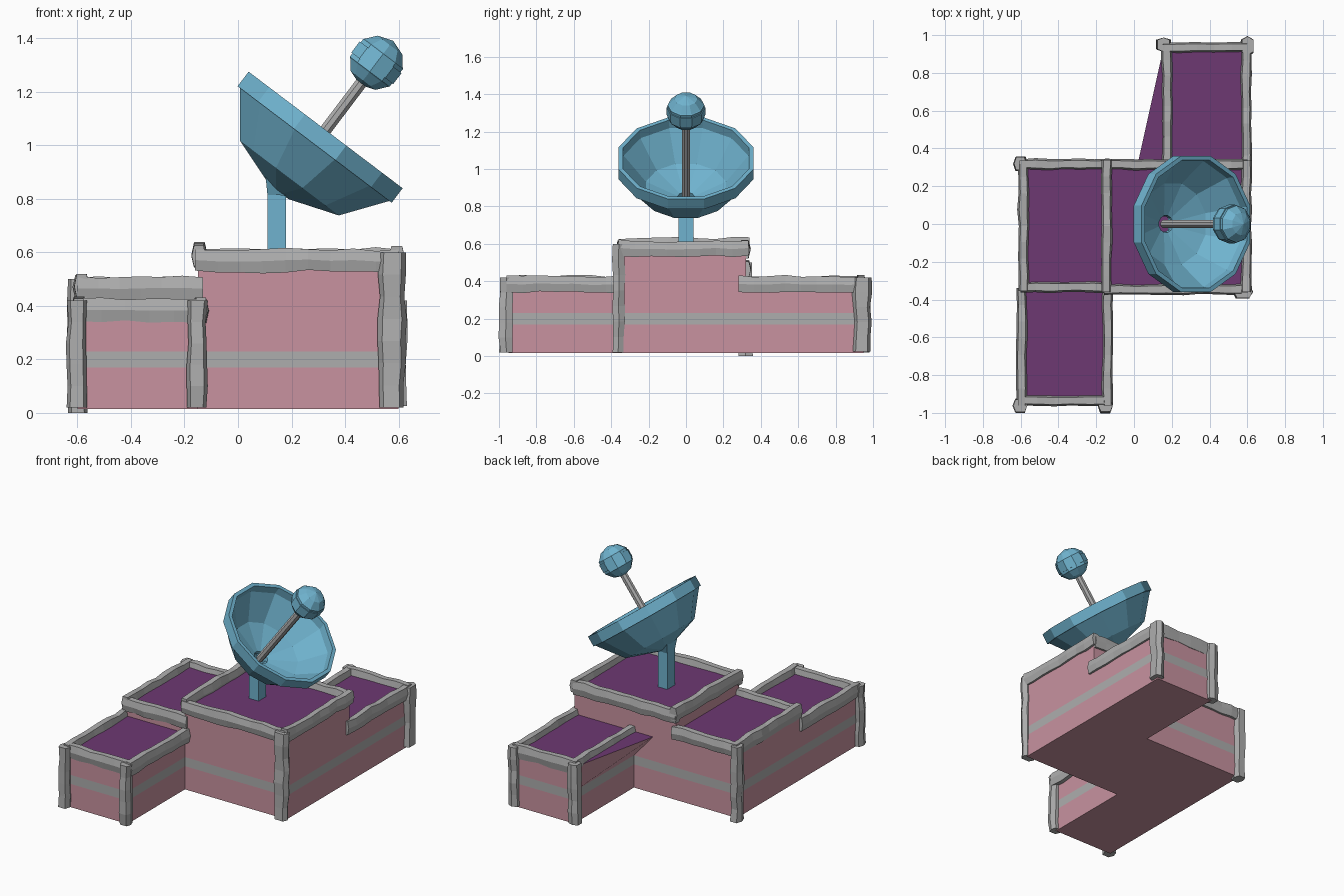
import bpy, bmesh, math, random
from mathutils import Vector, Matrix

if "Cube" in bpy.data.objects:
    bpy.data.objects.remove(bpy.data.objects["Cube"])

random.seed(7)


def material(name, rgb):
    m = bpy.data.materials.new(name)
    m.diffuse_color = (*rgb, 1)
    m.use_nodes = True
    m.node_tree.nodes["Principled BSDF"].inputs["Base Color"].default_value = m.diffuse_color
    return m


PINK = material("pink_wall", (0.58, 0.29, 0.35))
PURPLE = material("purple_roof", (0.155, 0.04, 0.17))
BLUE = material("blue_paint", (0.16, 0.45, 0.62))
GREY = material("grey_stone", (0.42, 0.42, 0.42))


def rings_object(name, rings, mats, closed=False, caps=(True, True), band_mats=None, cap_mats=(0, 0)):
    """Skin a list of equal-sized point rings into one flat-shaded mesh."""
    bm = bmesh.new()
    vs = [[bm.verts.new(p) for p in r] for r in rings]
    n = len(rings[0])
    pairs = list(zip(vs, vs[1:] + vs[:1])) if closed else list(zip(vs, vs[1:]))
    for k, (a, b) in enumerate(pairs):
        for i in range(n):
            j = (i + 1) % n
            f = bm.faces.new((a[i], a[j], b[j], b[i]))
            f.material_index = band_mats[k] if band_mats else 0
    if not closed:
        if caps[0]:
            bm.faces.new(vs[0][::-1]).material_index = cap_mats[0]
        if caps[1]:
            bm.faces.new(vs[-1]).material_index = cap_mats[1]
    bmesh.ops.remove_doubles(bm, verts=bm.verts, dist=1e-5)
    bmesh.ops.recalc_face_normals(bm, faces=bm.faces)
    me = bpy.data.meshes.new(name)
    bm.to_mesh(me)
    bm.free()
    for m in mats:
        me.materials.append(m)
    ob = bpy.data.objects.new(name, me)
    bpy.context.collection.objects.link(ob)
    return ob


# Lower walls: one stepped footprint with a grey stripe
foot = [(-.6, -.95), (-.15, -.95), (-.15, -.345), (.6, -.345),
        (.6, .95), (.16, .95), (.16, .32), (-.6, .32)]
rings_object("lower_walls", [[(x, y, z) for x, y in foot] for z in (.015, .17, .23)],
             [PINK, GREY], caps=(True, False), band_mats=[0, 1])


# Upper walls with purple roofs
def upper(name, x0, x1, y0, y1, top, skew=0):
    low = [(x0, y0, .23), (x1, y0, .23), (x1, y1, .23), (x0, y1, .23)]
    high = [(x, y, top) for x, y, _ in low]
    high[0] = (x0 - skew, y0, top)
    rings_object(name, [low, high], [PINK, PURPLE], caps=(False, True), cap_mats=(0, 1))


upper("main_block", -.15, .6, -.345, .32, .575)
upper("left_block", -.6, -.15, -.345, .32, .475)
upper("front_block", -.6, -.15, -.95, -.345, .39)
upper("back_block", .16, .6, .32, .95, .39, skew=.14)

HEX = [(-.5, 0), (-.33, -.5), (.33, -.5), (.5, 0), (.33, .5), (-.33, .5)]


# Rough-hewn stone: hexagonal bar with wobbling rings
def stone(name, p0, p1, u, v):
    p0, p1, u, v = map(Vector, (p0, p1, u, v))
    segs = max(5, round((p1 - p0).length / .085))
    rings = []
    for i in range(segs + 1):
        c = p0.lerp(p1, i / segs)
        su, sv = random.uniform(.9, 1.1), random.uniform(.9, 1.1)
        c = c + v * random.uniform(-.05, .05) + u * random.uniform(-.05, .05)
        rings.append([c + u * (a * su) + v * (b * sv) for a, b in HEX])
    rings_object(name, rings, [GREY])


def beam(name, x0, y0, x1, y1, z, h=.085):
    d = Vector((x1 - x0, y1 - y0, 0)).normalized()
    stone(name, (x0, y0, z), (x1, y1, z), (-d.y * .057, d.x * .057, 0), (0, 0, h))


# Roof edge beams
for name, x0, y0, x1, y1, z in [
    ("main_front_beam", -.16, -.345, .6, -.345, .57),
    ("main_back_beam", -.16, .315, .6, .315, .57),
    ("main_left_beam", -.145, -.36, -.145, .34, .59),
    ("main_right_beam", .595, -.36, .595, .335, .575),
    ("left_front_beam", -.6, -.335, -.13, -.335, .465),
    ("left_back_beam", -.6, .315, -.13, .315, .465),
    ("left_outer_beam", -.585, -.355, -.585, .335, .47),
    ("front_front_beam", -.6, -.935, -.15, -.935, .385),
    ("front_left_beam", -.595, -.96, -.595, -.34, .385),
    ("front_right_beam", -.14, -.96, -.14, -.34, .385),
    ("back_back_beam", .15, .935, .61, .935, .385),
    ("back_left_beam", .175, .3, .175, .95, .385),
    ("back_right_beam", .595, .28, .595, .95, .385),
]:
    beam(name, x0, y0, x1, y1, z)

# Corner posts
for name, x, y, wx, wy, z0, z1 in [
    ("main_post", .575, -.36, .1, .062, .02, .6),
    ("left_back_post", -.6, .318, .072, .072, 0, .5),
    ("front_left_post", -.602, -.962, .072, .068, .02, .42),
    ("front_right_post", -.152, -.962, .072, .068, .02, .42),
    ("back_right_post", .598, .943, .062, .1, .025, .42),
    ("back_left_post", .155, .95, .07, .072, .02, .42),
]:
    if wy > wx:
        u, v = (0, wy, 0), (wx, 0, 0)
    else:
        u, v = (wx, 0, 0), (0, wy, 0)
    stone(name, (x, y, z0), (x, y, z1), u, v)

# Tilted frame shared by dish, rod and ball
TILT = Matrix.Translation((.3275, 0, 1.0575)) @ Matrix.Rotation(math.atan2(.603, .797), 4, 'Y')


def lathe(name, profile, n, mat, closed=False):
    k = 1 / math.cos(math.pi / n)
    rings = [[TILT @ Vector((r * k * math.cos(math.tau * (i + .5) / n),
                             r * k * math.sin(math.tau * (i + .5) / n), t))
              for i in range(n)] for r, t in profile]
    return rings_object(name, rings, [mat], closed, caps=(False, False))


# Dish bowl with rim band and open centre
lathe("dish", [(.045, -.29), (.232, -.225), (.35, -.068), (.361, -.068), (.361, 0),
               (.338, 0), (.333, -.05), (.215, -.2), (.045, -.262)], 12, BLUE, closed=True)

# Feed rod and banded ball
lathe("feed_rod", [(0, -.28), (.022, -.28), (.022, .25), (0, .25)], 8, GREY)
half = [(.098, .012), (.098, .026), (.093, .026), (.093, .042), (.088, .046), (.058, .083), (0, .103)]
ball = [(r, .315 - t) for r, t in half[::-1]] + [(r, .315 + t) for r, t in half]
lathe("feed_ball", ball, 10, BLUE)

# Square hollow mast flaring into the dish
sq = [(-1, -1), (1, -1), (1, 1), (-1, 1)]
mast = [[(.145 + .035 * a, .04 * b, z) for a, b in sq] for z in (.57, .815)]
mast.append([TILT @ Vector((-.015 + .058 * a, .055 * b, -.275)) for a, b in sq])
rings_object("mast", mast, [BLUE], caps=(False, False))
